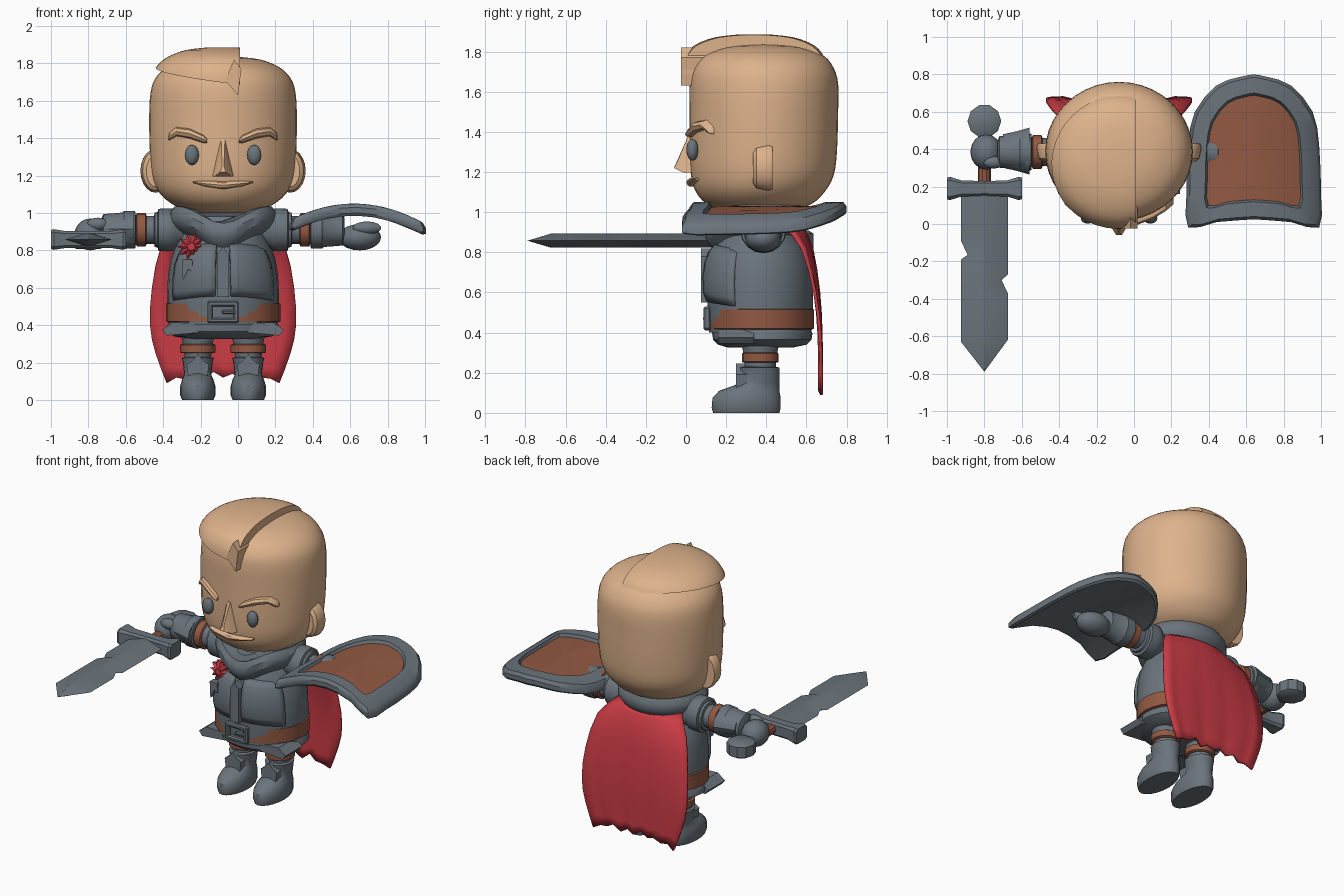
import bpy, bmesh
from math import sin, cos, pi, sqrt, radians
from mathutils import Vector

if "Cube" in bpy.data.objects:
    bpy.data.objects.remove(bpy.data.objects["Cube"])

CX, CY = -0.08, 0.37   # body axis
parts = []


def material(name, rgb):
    m = bpy.data.materials.new(name)
    m.use_nodes = True
    m.diffuse_color = (*rgb, 1)
    m.node_tree.nodes["Principled BSDF"].inputs["Base Color"].default_value = (*rgb, 1)
    return m


SKIN = material("skin", (0.73, 0.45, 0.26))
STEEL = material("steel grey", (0.145, 0.175, 0.2))
LEATHER = material("leather brown", (0.29, 0.1, 0.055))
RED = material("cloth red", (0.6, 0.045, 0.06))


def finish(name, bm, mat):
    bmesh.ops.recalc_face_normals(bm, faces=bm.faces)
    me = bpy.data.meshes.new(name)
    bm.to_mesh(me)
    bm.free()
    me.materials.append(mat)
    ob = bpy.data.objects.new(name, me)
    bpy.context.collection.objects.link(ob)
    parts.append(ob)
    return ob


def loft_bm(rings):
    bm = bmesh.new()
    vs = [[bm.verts.new(p) for p in r] for r in rings]
    n = len(vs[0])
    for a, b in zip(vs, vs[1:]):
        for i in range(n):
            bm.faces.new((a[i], a[(i + 1) % n], b[(i + 1) % n], b[i]))
    bm.faces.new(vs[0][::-1])
    bm.faces.new(vs[-1])
    return bm


def loft(name, rings, mat):
    return finish(name, loft_bm(rings), mat)


def ring(axis, c, a, b, n=24):
    out = []
    for i in range(n):
        u, v = a * cos(2 * pi * i / n), b * sin(2 * pi * i / n)
        d = {"X": (0, u, v), "Y": (u, 0, v), "Z": (u, v, 0)}[axis]
        out.append(Vector(c) + Vector(d))
    return out


def spline(rows, k=3):
    # Catmull-Rom through rows of numbers
    p = [rows[0]] + list(rows) + [rows[-1]]
    out = []
    for i in range(1, len(p) - 2):
        for j in range(k):
            t = j / k
            out.append([0.5 * (2 * b + (c - a) * t + (2 * a - 5 * b + 4 * c - d) * t * t
                               + (3 * b - a - 3 * c + d) * t ** 3)
                        for a, b, c, d in zip(*p[i - 1:i + 3])])
    return out + [list(rows[-1])]


def stack(name, rows, mat, x=CX, n=28):
    # vertical loft from rows of (z, half width, half depth, centre y)
    return loft(name, [ring("Z", (x, cy, z), a, b, n) for z, a, b, cy in rows], mat)


def ball(name, c, size, mat, n=16):
    bm = bmesh.new()
    bmesh.ops.create_uvsphere(bm, u_segments=n, v_segments=n // 2 + 2, radius=1)
    for v in bm.verts:
        v.co = Vector(c) + v.co * Vector(size)
    return finish(name, bm, mat)


def box(name, c, size, mat, bevel=0.012):
    bm = bmesh.new()
    bmesh.ops.create_cube(bm, size=1)
    for v in bm.verts:
        v.co = Vector(c) + v.co * Vector(size)
    bmesh.ops.bevel(bm, geom=bm.edges[:], offset=bevel, segments=1, affect="EDGES")
    return finish(name, bm, mat)


def plate(name, outline, y0, y1, mat):
    # outline of (x, z) extruded along y
    return loft(name, [[(x, y, z) for x, z in outline] for y in (y0, y1)], mat)


def face_y(x):
    return 0.385 - 0.37 * sqrt(max(0, 1 - ((x - CX) / 0.393) ** 2))


# Head
head_rows = spline([(1.0, .17, .15, .36), (1.04, .26, .26, .365), (1.1, .335, .32, .37),
                    (1.18, .375, .355, .38), (1.3, .39, .367, .385), (1.5, .395, .37, .388),
                    (1.64, .388, .37, .388), (1.72, .362, .35, .385), (1.78, .3, .3, .385),
                    (1.82, .2, .2, .385), (1.835, .08, .08, .385)])
stack("head", head_rows, SKIN, n=40)

# Swept hair on the right of the parting, cut from a shifted head shell
bm = loft_bm([ring("Z", (CX - .003, cy - .045, z + .05), a, b, 40) for z, a, b, cy in head_rows])
for co, no in (((.01, 0, 0), (1, 0, 0)), ((0, 0, 1.69), (-.12, .1, -1))):
    bmesh.ops.bisect_plane(bm, geom=bm.verts[:] + bm.edges[:] + bm.faces[:],
                           plane_co=co, plane_no=no, clear_outer=True)
    bmesh.ops.holes_fill(bm, edges=[e for e in bm.edges if e.is_boundary])
finish("hair_sweep", bm, SKIN)
plate("hair_lock", [(-.07, 1.71), (0, 1.63), (.018, 1.77), (-.02, 1.82)], -.025, .12, SKIN)

# Facial features
loft("nose", [[(-.145, .06, 1.2), (-.015, .06, 1.2), (-.055, .06, 1.4), (-.105, .06, 1.4)],
              [(-.125, -.01, 1.195), (-.035, -.01, 1.195), (-.07, .015, 1.39), (-.09, .015, 1.39)],
              [(-.095, -.06, 1.22), (-.065, -.06, 1.22), (-.075, -.045, 1.25), (-.085, -.045, 1.25)]], SKIN)
mouth = [(-.16, 1.165, .004), (-.1, 1.157, .015), (0, 1.148, .022), (.1, 1.157, .015), (.16, 1.165, .004)]
loft("mouth", [ring("X", (CX + d, face_y(CX + d) + .012, z), .025, r, 10) for d, z, r in mouth], SKIN)
brow = [(.085, 1.385, .01), (.105, 1.395, .022), (.18, 1.425, .027), (.25, 1.435, .025), (.285, 1.41, .022), (.292, 1.4, .01)]
for side, s in (("right", -1), ("left", 1)):
    ball(side + "_eye", (CX + s * .167, .032, 1.31), (.038, .03, .054), STEEL)
    loft(side + "_brow", [ring("X", (CX + s * d, face_y(CX + d) + .005, z), .035, r, 8)
                          for d, z, r in brow], SKIN)
    loft(side + "_ear", [ring("Y", (CX + s * .36, y, 1.225), a, b, 20)
                         for y, a, b in ((.335, .05, .085), (.35, .07, .105), (.41, .082, .117),
                                         (.43, .075, .11))], SKIN)

# Torso, chest armour and collar
stack("torso", spline([(.4, .29, .255, .37), (.52, .298, .262, .37), (.65, .295, .262, .37),
                       (.75, .28, .25, .37), (.83, .25, .225, .365), (.9, .215, .19, .36),
                       (.98, .17, .15, .36)], 2), STEEL)
chest = [(.555, .302, .27), (.6, .308, .287), (.68, .305, .29), (.75, .292, .28), (.8, .272, .262), (.84, .25, .235)]
for side, a0, a1 in (("right", -62, -8), ("left", 8, 62)):
    bm = bmesh.new()
    grid = []
    for z, a, b in chest:
        ang = [radians(a0 + (a1 - a0) * i / 8) for i in range(9)]
        grid.append([bm.verts.new((CX + a * sin(t), CY - b * cos(t), z - .03 * sin(abs(t)) ** 2)) for t in ang])
    for r0, r1 in zip(grid, grid[1:]):
        for i in range(8):
            bm.faces.new((r0[i], r0[i + 1], r1[i + 1], r1[i]))
    m = finish(side + "_chest_plate", bm, STEEL).modifiers.new("thickness", "SOLIDIFY")
    m.thickness, m.offset = .025, -1
plate("chest_ridge", [(-.112, .55), (-.048, .55), (-.048, .78), (-.08, .82), (-.112, .78)], .075, .2, STEEL)
collar = [(.87, .2), (.92, .26), (.955, .285), (1.0, .285), (1.035, .26), (1.03, .2)]
rings = []
for z, r in collar:
    pts = ring("Z", (CX, CY - .01, z), r, r * .92, 32)
    for p in pts:
        p.z -= .07 * max(0, (CY - p.y) / r / .92) ** 6
    rings.append(pts)
loft("collar", rings, STEEL)

# Rosette and its ribbon
star = [(-.25 + r * sin(pi * i / 10), .82 + r * cos(pi * i / 10))
        for i in range(20) for r in [.075 if i % 2 else .048]]
loft("rosette", [[(-.25 + (x + .25) * k, y, .82 + (z - .82) * k) for x, z in star]
                 for y, k in ((.2, .8), (.165, 1), (.14, .35))], RED)
plate("ribbon", [(-.3, .75), (-.245, .75), (-.24, .68), (-.265, .7), (-.295, .64)], .125, .17, STEEL)

# Belt, buckle and skirt
stack("belt", [(.415, .29, .25, .375), (.42, .306, .262, .375), (.515, .306, .262, .375),
               (.52, .29, .25, .375)], LEATHER)
for z in (.425, .515):
    box("buckle_bar", (CX, .105, z), (.165, .035, .028), STEEL, .008)
for s in (-1, 1):
    box("buckle_side", (CX + s * .07, .105, .47), (.028, .035, .11), STEEL, .008)
box("buckle_prong", (CX + .03, .1, .47), (.07, .03, .02), STEEL, .006)
stack("skirt", [(.42, .285, .245, .375), (.395, .3, .25, .38), (.365, .305, .245, .38),
                (.34, .26, .22, .38), (.325, .17, .16, .37)], STEEL)
for side, s in (("right", -1), ("left", 1)):
    plate(side + "_tasset", [(CX + s * d, z) for d, z in
                             ((.13, .36), (.3, .345), (.325, .375), (.27, .415), (.16, .41))], .16, .34, STEEL)

# Legs and arms
for side, s in (("right", -1), ("left", 1)):
    lx = CX + s * .135
    stack(side + "_leg", [(.13, .07, .075, .37), (.24, .072, .078, .37), (.3, .08, .085, .37),
                          (.38, .095, .1, .37)], STEEL, lx, 16)
    stack(side + "_leg_strap", [(.25, .085, .085, .37), (.255, .094, .092, .37), (.295, .094, .092, .37),
                                (.3, .085, .085, .37)], LEATHER, lx, 16)
    stack(side + "_boot", [(0, .084, .165, .3), (.025, .094, .172, .3), (.075, .094, .17, .302),
                           (.11, .084, .15, .315), (.135, .072, .115, .35), (.15, .074, .098, .367),
                           (.2, .08, .098, .367), (.225, .086, .1, .367), (.23, .07, .08, .367)], STEEL, lx, 20)
    plate(side + "_shin_guard", [(lx + x, z) for x, z in
                                 ((-.05, .11), (.05, .11), (.06, .19), (.03, .21), (0, .245), (-.03, .21), (-.06, .19))],
          .25, .33, STEEL)

    def limb(name, rows, mat):
        loft(side + name, [ring("X", (CX + s * d, .385, .91), r, r, 16) for d, r in rows], mat)
    limb("_shoulder", [(.15, .08), (.25, .1), (.265, .112), (.3, .115), (.345, .112), (.35, .095), (.365, .092), (.37, .07)], STEEL)
    limb("_sleeve", [(.35, .075), (.48, .075)], STEEL)
    limb("_arm_strap", [(.41, .08), (.415, .09), (.46, .09), (.465, .08)], LEATHER)
    limb("_gauntlet", [(.465, .07), (.47, .1), (.53, .1), (.54, .092), (.64, .084), (.65, .06)], STEEL)

loft("right_cuff_flare", [ring("X", (x, .39, .915), a, a * .75, 12) for x, a in ((-.56, .125), (-.63, .105), (-.7, .09))], STEEL)
ball("right_hand", (-.79, .385, .885), (.085, .095, .085), STEEL)
ball("right_thumb", (-.75, .33, .94), (.06, .035, .035), STEEL, 10)
ball("left_hand", (.65, .385, .87), (.115, .09, .07), STEEL)
ball("left_thumb", (.69, .33, .92), (.08, .035, .035), STEEL, 10)

# Sword
GX, GZ = -.8, .858
half = [(-.925, .18), (-.925, -.09), (-.89, -.165), (-.925, -.19), (-.925, -.63), (-.8, -.79),
        (-.675, -.62), (-.675, -.37), (-.708, -.3), (-.675, -.27), (-.675, .18)]
loft("sword_blade", [[(GX + (x - GX) * k, max(y, -.79 + .13 * (1 - k)), GZ + dz) for x, y in half]
                     for k, dz in ((.1, .035), (1, 0), (.1, -.035))], STEEL)
guard = [(-.2, .115, .05), (-.185, .125, .055), (-.12, .085, .045), (0, .08, .045),
         (.12, .085, .045), (.185, .125, .055), (.2, .115, .05)]
loft("sword_guard", [[(GX + d, .19 + y * w / 2, GZ + z * h) for y, z in
                      ((-1, -.7), (-.7, -1), (.7, -1), (1, -.7), (1, .7), (.7, 1), (-.7, 1), (-1, .7))]
                     for d, w, h in guard], STEEL)
loft("sword_grip", [ring("Y", (GX, y, GZ), .035, .035, 10) for y in (.2, .5)], LEATHER)
loft("sword_pommel", [ring("Z", (GX, .55, GZ + z), r, r, 10)
                      for z, r in ((-.05, .065), (-.035, .09), (.035, .09), (.05, .065))], STEEL)

# Curved shield
edge = spline([(0, .025), (.2, .01), (.35, -.02), (.36, .15), (.35, .42), (.315, .6), (.2, .74), (.08, .785), (0, .8)], 2)
edge += [(-x, y) for x, y in edge[-2:0:-1]]


def shield_ring(kx, ky, z):
    return [(.64 + x * kx, .4 + (y - .4) * ky, z - .75 * (x * kx + .02) ** 2) for x, y in edge]


loft("shield_frame", [shield_ring(*r) for r in
                      ((.02, .02, .99), (.5, .5, .99), (.95, .97, .985), (1, 1, 1.0), (1, 1, 1.03),
                       (.95, .96, 1.05), (.72, .75, 1.05), (.68, .71, 1.015), (.4, .4, 1.0), (.02, .02, 1.0))], STEEL)
loft("shield_panel", [shield_ring(*r) for r in
                      ((.02, .02, 1.005), (.4, .4, 1.005), (.69, .72, 1.01), (.69, .72, 1.03), (.4, .4, 1.03), (.02, .02, 1.03))], LEATHER)

# Cape with a ragged hem
rows = spline([(.93, .23, .575), (.82, .33, .625), (.6, .38, .658), (.4, .39, .668), (.25, .36, .668), (.09, .3, .668)], 2)
hem = (0, .03, .02, .05, .03, .06, .03, .05, .02, .06, .03, .025, 0)
bm = bmesh.new()
grid = []
for j, (z, w, y) in enumerate(rows):
    t = j / (len(rows) - 1)
    grid.append([bm.verts.new((CX + w * u, y - .09 * u * u * (1 - t) ** 3 + .008 * t * cos(4 * pi * u),
                               z + hem[i] * t ** 4))
                 for i in range(13) for u in [i / 6 - 1]])
for r0, r1 in zip(grid, grid[1:]):
    for i in range(12):
        bm.faces.new((r0[i], r0[i + 1], r1[i + 1], r1[i]))
m = finish("cape", bm, RED).modifiers.new("thickness", "SOLIDIFY")
m.thickness, m.offset = .015, 0

# Smooth shading with sharp creases
bpy.ops.object.select_all(action="DESELECT")
for ob in parts:
    ob.select_set(True)
bpy.context.view_layer.objects.active = parts[0]
bpy.ops.object.shade_smooth_by_angle(angle=radians(35))
